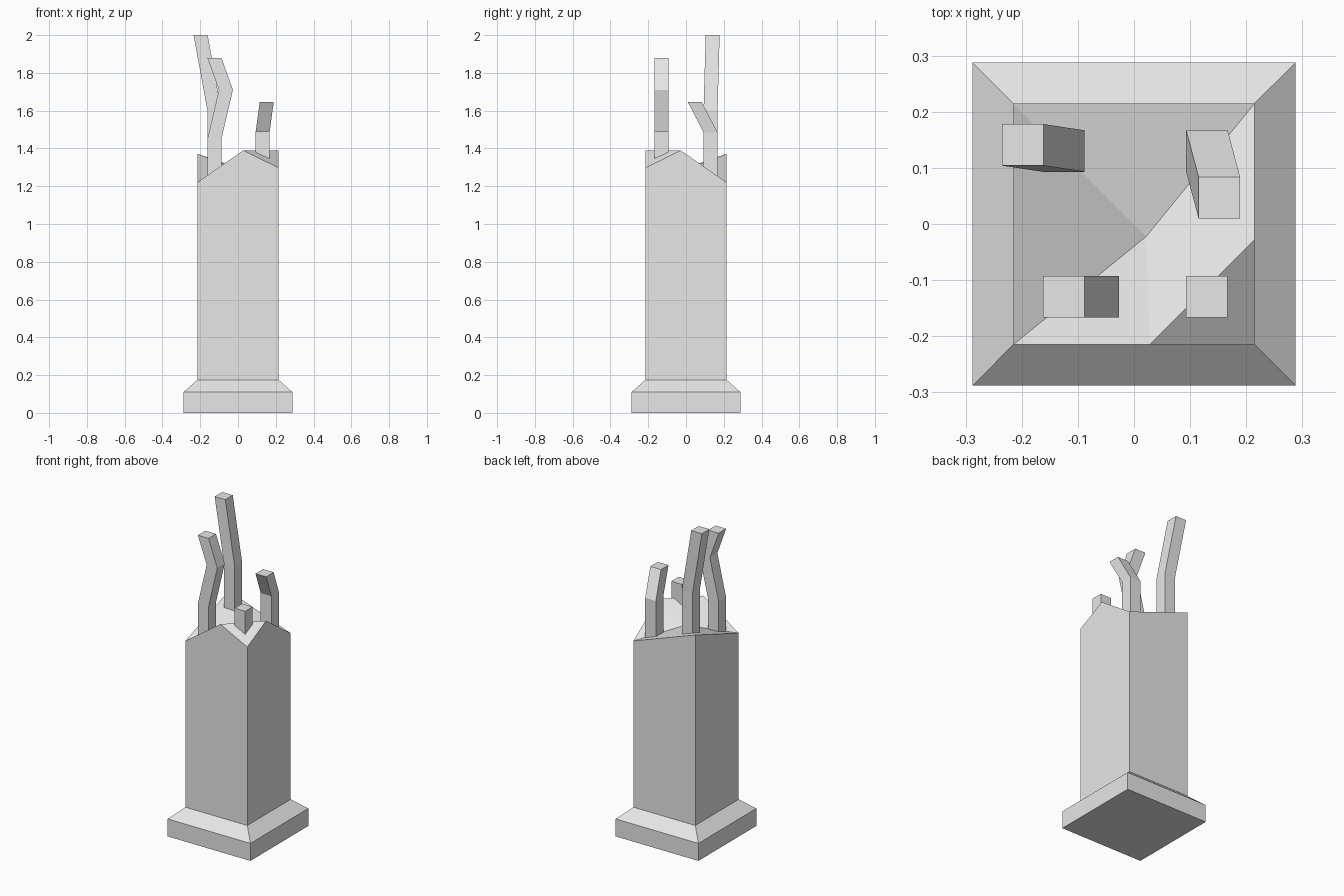
import bpy
import bmesh

cube = bpy.data.objects.get("Cube")
if cube:
    bpy.data.objects.remove(cube, do_unlink=True)

stone = bpy.data.materials.new("light_grey")
stone.use_nodes = True
grey = (0.8, 0.8, 0.8, 1)
stone.diffuse_color = grey
stone.node_tree.nodes["Principled BSDF"].inputs["Base Color"].default_value = grey


def finish(name, bm):
    bmesh.ops.recalc_face_normals(bm, faces=bm.faces)
    mesh = bpy.data.meshes.new(name)
    bm.to_mesh(mesh)
    bm.free()
    mesh.materials.append(stone)
    obj = bpy.data.objects.new(name, mesh)
    bpy.context.collection.objects.link(obj)


def stack(name, sections):
    """Join square sections given as (x, y, z, half width)."""
    bm = bmesh.new()
    rings = [[bm.verts.new((x + sx * h, y + sy * h, z))
              for sx, sy in ((-1, -1), (1, -1), (1, 1), (-1, 1))]
             for x, y, z, h in sections]
    for low, high in zip(rings, rings[1:]):
        for i in range(4):
            j = (i + 1) % 4
            bm.faces.new((low[i], low[j], high[j], high[i]))
    bm.faces.new(rings[0])
    bm.faces.new(rings[-1])
    finish(name, bm)


W = 0.215     # half width of the column
FOOT = 0.175  # height of the plinth

# Plinth with sloped shoulder
stack("plinth", [(0, 0, 0, 0.288), (0, 0, 0.11, 0.288), (0, 0, FOOT, W)])

# Square column with a jagged broken top
rim = [(-W, -W, 1.22), (0.028, -W, 1.39), (W, -W, 1.297),
       (W, -0.028, 1.39), (W, W, 1.22), (-W, W, 1.372)]
bm = bmesh.new()
fl, fm, fr, rm, br, bl = [bm.verts.new(p) for p in rim]
dip = bm.verts.new((0.022, -0.022, 1.28))
a, b, c, d = [bm.verts.new((x, y, FOOT))
              for x, y in ((-W, -W), (W, -W), (W, W), (-W, W))]
for face in ((a, b, fr, fm, fl), (b, c, br, rm, fr), (c, d, bl, br),
             (d, a, fl, bl), (a, b, c, d), (fm, fr, rm), (fl, fm, dip),
             (fm, rm, dip), (rm, br, dip), (br, bl, dip), (bl, fl, dip)):
    bm.faces.new(face)
finish("broken_column", bm)

# Bent reinforcing bars sticking out of the break
R = 0.037
P = 0.13
bars = {
    "front_left_bar": [(P, -P, 1.15), (P, -P, 1.49)],
    "front_right_bar": [(-P + 0.005, -P, 1.15), (-P + 0.005, -P, 1.45),
                        (-0.064, -P, 1.71), (-P + 0.005, -P, 1.88)],
    "back_left_bar": [(P, P, 1.15), (P, P, 1.485), (0.152, 0.047, 1.645)],
    "back_right_bar": [(-P + 0.005, P, 1.15), (-P + 0.005, P, 1.6),
                       (-0.198, 0.141, 2.0)],
}
for name, path in bars.items():
    stack(name, [(x, y, z, R) for x, y, z in path])
